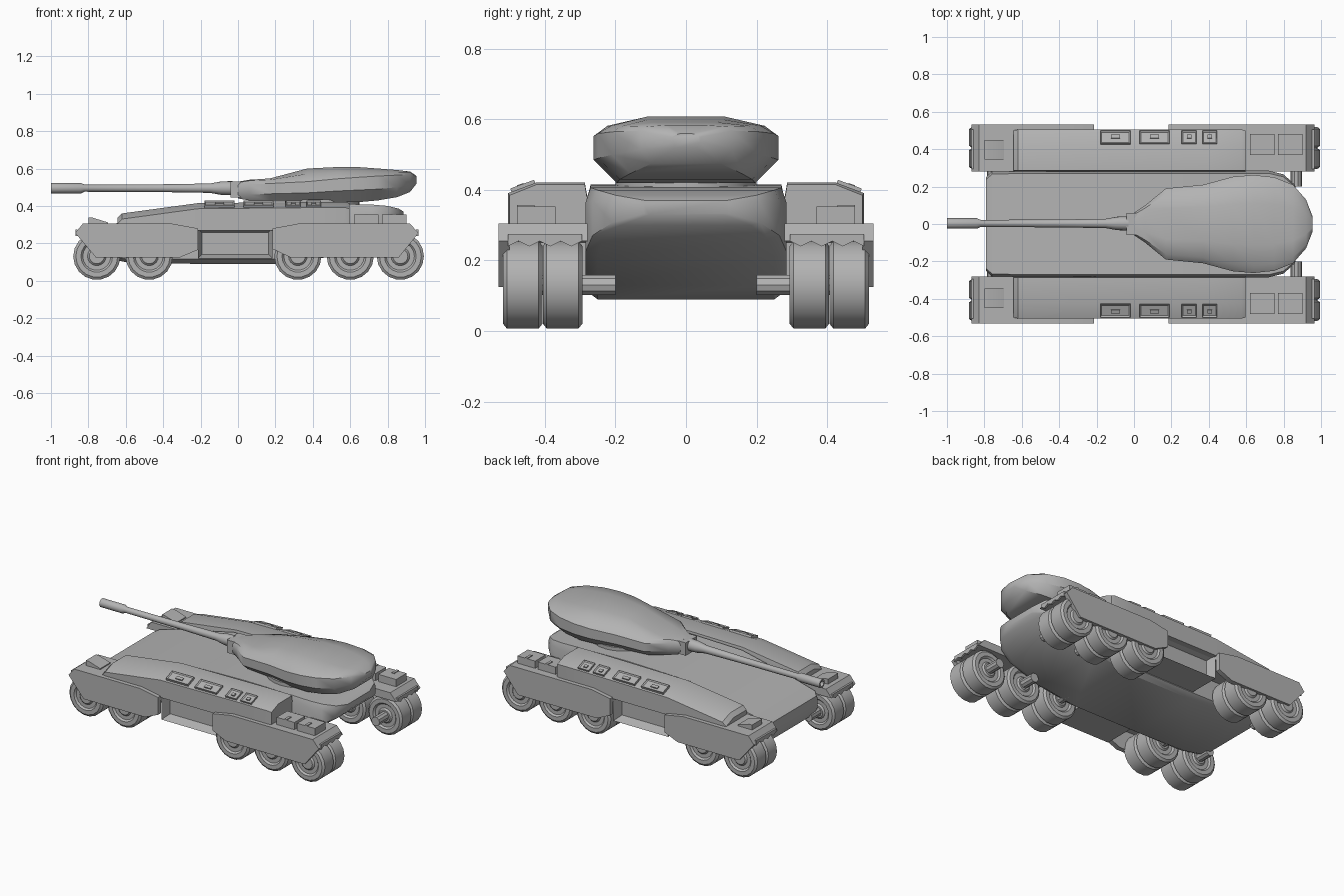
import bpy, bmesh
from math import sin, cos, pi, radians
from mathutils import Matrix, Vector

cube = bpy.data.objects.get("Cube")
if cube:
    bpy.data.objects.remove(cube, do_unlink=True)

grey = bpy.data.materials.new("hull grey")
grey.use_nodes = True
grey.diffuse_color = (0.45, 0.45, 0.45, 1)
grey.node_tree.nodes["Principled BSDF"].inputs["Base Color"].default_value = (0.45, 0.45, 0.45, 1)


def finish(name, bm, mirror=False, angle=35):
    bmesh.ops.recalc_face_normals(bm, faces=bm.faces)
    mesh = bpy.data.meshes.new(name)
    bm.to_mesh(mesh)
    bm.free()
    mesh.materials.append(grey)
    obj = bpy.data.objects.new(name, mesh)
    bpy.context.collection.objects.link(obj)
    bpy.ops.object.select_all(action='DESELECT')
    obj.select_set(True)
    bpy.context.view_layer.objects.active = obj
    bpy.ops.object.shade_smooth_by_angle(angle=radians(angle))
    if mirror:
        mod = obj.modifiers.new("mirror", 'MIRROR')
        mod.use_axis = (False, True, False)
        mod.use_mirror_merge = False
    return obj


def skin(name, rings, mirror=False, angle=35):
    """Join equal rings of points into a capped tube."""
    bm = bmesh.new()
    loops = [[bm.verts.new(p) for p in ring] for ring in rings]
    n = len(loops[0])
    for a, b in zip(loops, loops[1:]):
        for i in range(n):
            j = (i + 1) % n
            bm.faces.new((a[i], a[j], b[j], b[i]))
    bm.faces.new(loops[0])
    bm.faces.new(loops[-1])
    return finish(name, bm, mirror, angle)


def lathe(name, profile, centre, axis, sides, mirror=False):
    """Spin (distance, radius) pairs about the x, y or z axis."""
    rings = []
    for d, r in profile:
        ring = []
        for k in range(sides):
            t = 2 * pi * k / sides
            u, v = r * cos(t), r * sin(t)
            p = {'x': (d, u, v), 'y': (u, d, v), 'z': (u, v, d)}[axis]
            ring.append(Vector(p) + Vector(centre))
        rings.append(ring)
    return skin(name, rings, mirror)


def plate(name, outline, y0, y1, mirror=True):
    """Extrude an x-z outline between two y values."""
    return skin(name, [[(x, y, z) for x, z in outline] for y in (y0, y1)], mirror)


def box(name, centre, size, tilt=0, inset=0, depth=0, face=(0, 0, 1), mirror=True):
    bm = bmesh.new()
    bmesh.ops.create_cube(bm, size=1)
    bmesh.ops.scale(bm, vec=size, verts=bm.verts)
    if inset:
        bm.normal_update()
        chosen = [f for f in bm.faces if f.normal.dot(Vector(face)) > 0.9]
        bmesh.ops.inset_region(bm, faces=chosen, thickness=inset, depth=0)
        bmesh.ops.translate(bm, vec=Vector(face) * -depth,
                            verts=list({v for f in chosen for v in f.verts}))
    bmesh.ops.transform(bm, verts=bm.verts,
                        matrix=Matrix.Translation(centre) @ Matrix.Rotation(radians(tilt), 4, 'X'))
    return finish(name, bm, mirror)


# Central hull: station x, half width, bottom, top
hull = [(-.79, .25, .18, .265), (-.76, .28, .13, .28), (-.6, .285, .1, .32),
        (-.22, .285, .09, .405), (.25, .285, .09, .415), (.5, .285, .13, .412),
        (.72, .285, .21, .407), (.8, .265, .26, .4), (.86, .21, .3, .385),
        (.885, .12, .33, .37)]
rings = []
for x, w, zb, zt in hull:
    h = zt - zb
    half = [(w * .88, zb), (w, zb + .08 * h), (w, zb + .78 * h), (w * .95, zt)]
    rings.append([(x, y, z) for y, z in half] + [(x, -y, z) for y, z in reversed(half)])
skin("hull", rings)

# Upper side pods with a chamfered outer edge
rings = []
for x, zt in [(-.645, .335), (-.62, .36), (-.215, .415), (.4, .421), (.575, .421), (.595, .415)]:
    edge = .5 if x < -.63 or x > .58 else .505
    rings.append([(x, .285, .27), (x, edge, .27), (x, edge, zt - .03),
                  (x, .425, zt), (x, .287, zt), (x, .28, zt - .04)])
skin("side_pod", rings, True, 25)

# Fenders: a covering slab with an outer skirt, front and rear
fenders = {
    "front": [(-.87, .255), (-.83, .305), (-.35, .305), (-.215, .28), (-.215, .165),
              (-.31, .125), (-.76, .125)],
    "rear": [(.965, .255), (.92, .305), (.32, .305), (.185, .28), (.185, .17),
             (.28, .125), (.86, .125)],
}
for part, outline in fenders.items():
    skirt = plate(part + "_skirt", outline, .5, .532)
    end, inner = outline[0][0], outline[3][0]
    top = outline[:4] + [(inner, .25)]
    plate(part + "_fender", top, .28, .528)
    # Scalloped flap hanging over the outermost wheel
    flap = [(.295, .275), (.505, .275)]
    flap += [(.505 - .03 * k, .24 + (.015 if k % 2 else 0)) for k in range(8)]
    step = .012 if end < 0 else -.012
    skin(part + "_flap", [[(x, y, z) for y, z in flap] for x in (end, end + step)], True)

# Recessed block between the fenders
box("side_intake", (-.015, .385, .2), (.4, .22, .16), inset=.03, depth=.06, face=(0, 1, 0))

# Paired wheels with dished hubs
tyre = [(-.055, .04), (-.045, .05), (-.045, .075), (-.056, .085), (-.056, .112), (-.045, .126),
        (.045, .126), (.056, .112), (.056, .085), (.045, .075), (.045, .05), (.055, .04)]
for x in (-.755, -.475, .32, .6, .868):
    for label, y in (("inner", .35), ("outer", .463)):
        lathe(label + "_wheel", tyre, (x, y, .131), 'y', 18, True)
    lathe("axle", [(.2, .03), (.46, .03)], (x, 0, .131), 'y', 10, True)

# Hatches set on the sloping pod edge
for x, length in ((-.1, .16), (.11, .16), (.295, .08), (.405, .08)):
    box("pod_hatch", (x, .462, .409), (length, .072, .016), -20, inset=.01, depth=.006)
    box("hatch_handle", (x, .468, .411), (length * .3, .02, .012), -20)

# Stowage boxes on the rear fenders
for x in (.685, .835):
    box("stowage_box", (x, .425, .328), (.13, .11, .05))
    box("stowage_latch", (x, .455, .352), (.018, .05, .012))

# Wedge-shaped light housing on the front fenders
plate("front_housing", [(-.8, .3), (-.8, .338), (-.78, .338), (-.695, .312), (-.695, .3)], .345, .45)

# Turret: station x, half width, then five heights from belly to roof
turret = [(-.0, .06, .44, .46, .51, .525, .53), (.06, .1, .43, .46, .515, .535, .54),
          (.17, .19, .425, .465, .52, .54, .547), (.37, .21, .42, .47, .53, .572, .6),
          (.53, .253, .42, .48, .545, .58, .608), (.64, .262, .42, .485, .553, .582, .608),
          (.75, .25, .43, .49, .56, .582, .6), (.85, .21, .447, .5, .565, .582, .592),
          (.92, .13, .475, .515, .568, .58, .584), (.955, .04, .52, .535, .55, .555, .56)]
rings = []
for x, w, *heights in turret:
    half = [(w * f, z) for f, z in zip((.75, 1, 1, .85, .42), heights)]
    rings.append([(x, y, z) for y, z in half] + [(x, -y, z) for y, z in reversed(half)])
skin("turret", rings)
lathe("turret_ring", [(.38, .2), (.435, .2)], (.45, 0, 0), 'z', 24)

# Gun and mantlet
box("mantlet", (-.01, 0, .487), (.06, .12, .085), mirror=False)
lathe("gun_barrel", [(-.97, .016), (-1, .018), (-1, .028), (-.84, .028), (-.82, .019), (-.4, .021),
                     (-.15, .025), (-.09, .036), (-.03, .038)], (0, .003, .495), 'x', 16)
